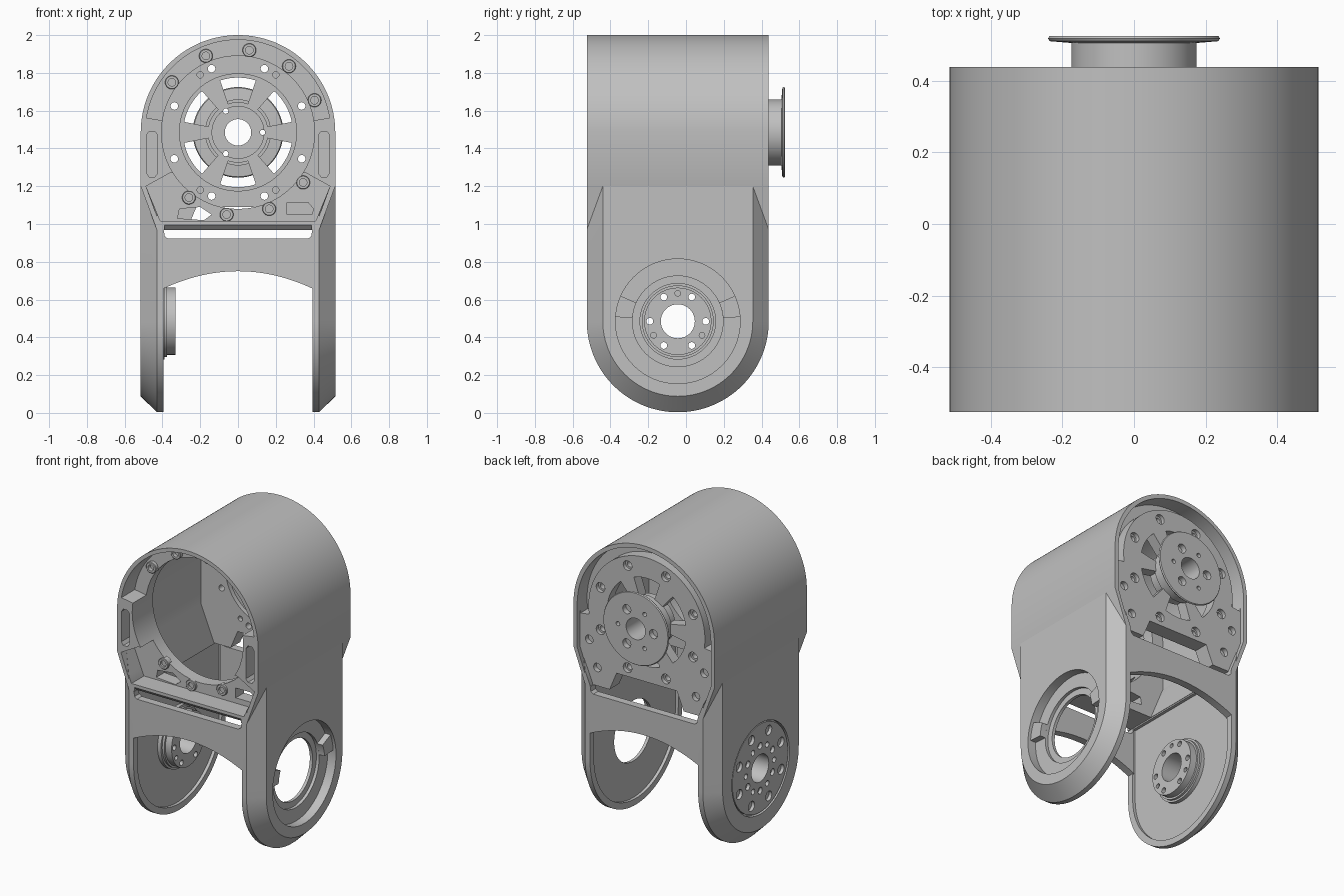
import bpy, bmesh
from math import sin, cos, radians

cube = bpy.data.objects.get("Cube")
if cube:
    bpy.data.objects.remove(cube, do_unlink=True)

grey = bpy.data.materials.new("plain_grey")
grey.use_nodes = True
grey.diffuse_color = (0.53, 0.53, 0.53, 1)
grey.node_tree.nodes["Principled BSDF"].inputs["Base Color"].default_value = (0.53, 0.53, 0.53, 1)

FRONT, BACK = -0.525, 0.438     # ends of the housing along y
AXIS = (0, 1.485)               # motor axis (x, z)
PIVOT = (-0.0435, 0.485)        # leg joint (y, z)


# ---- 2D outlines ----
def arc(c, r, a0, a1, n=48):
    return [(c[0] + r * cos(radians(a0 + (a1 - a0) * i / n)),
             c[1] + r * sin(radians(a0 + (a1 - a0) * i / n))) for i in range(n + 1)]


def circle(c, r, n=64):
    return arc(c, r, 0, 360, n)[:-1]


def sector(c, r0, r1, a0, a1, n=32):
    return arc(c, r1, a0, a1, n) + arc(c, r0, a1, a0, n)


def ring_of(c, r, hole, count, start=0):
    return [circle(p, hole, 16) for p in arc(c, r, start, start + 360, count)[:-1]]


def housing_outline(r, foot, bottom):
    right = [(foot, bottom), (foot, 0.97), (r, 1.2)]
    return right + arc(AXIS, r, 0, 180, 80) + [(-x, z) for x, z in reversed(right)]


def stadium(r, top):
    return arc(PIVOT, r, 180, 360, 64) + [(PIVOT[0] + r, top), (PIVOT[0] - r, top)]


# ---- solids ----
def solid(name, lofts, axis, wrap=False):
    """Each loft is a list of (position along axis, outline)."""
    bm = bmesh.new()
    for sections in lofts:
        rows = [[bm.verts.new((u, t, v) if axis == "y" else (t, u, v)) for u, v in loop]
                for t, loop in sections]
        n = len(rows[0])
        pairs = list(zip(rows, rows[1:]))
        if wrap:
            pairs.append((rows[-1], rows[0]))
        else:
            bm.faces.new(rows[0])
            bm.faces.new(rows[-1])
        for a, b in pairs:
            for i in range(n):
                bm.faces.new((a[i], a[(i + 1) % n], b[(i + 1) % n], b[i]))
    bmesh.ops.recalc_face_normals(bm, faces=bm.faces)
    mesh = bpy.data.meshes.new(name)
    bm.to_mesh(mesh)
    bm.free()
    mesh.materials.append(grey)
    ob = bpy.data.objects.new(name, mesh)
    bpy.context.collection.objects.link(ob)
    return ob


def prism(name, loops, t0, t1, axis="y"):
    return solid(name, [[(t0, l), (t1, l)] for l in loops], axis)


def turned(name, c, profile, axis):
    """Closed (radius, position) profile turned about an axis through c."""
    return solid(name, [[(t, circle(c, r)) for r, t in profile]], axis, wrap=True)


def cut(target, loops, t0, t1, axis="y"):
    tool = prism("cutter", loops, t0, t1, axis)
    mod = target.modifiers.new("cut", "BOOLEAN")
    mod.operation, mod.solver, mod.object = "DIFFERENCE", "EXACT", tool
    bpy.context.view_layer.objects.active = target
    bpy.ops.object.modifier_apply(modifier=mod.name)
    bpy.data.objects.remove(tool, do_unlink=True)


def mirror(loops):
    return loops + [[(-u, v) for u, v in l] for l in loops]


# ---- housing: round-topped shell with a front ring and a thick back plate ----
housing = prism("housing", [housing_outline(0.515, 0.43, 0.969)], FRONT, BACK)
cavity = housing_outline(0.487, 0.392, 0.9)
cut(housing, [cavity], -0.31, 0.31)
cut(housing, [housing_outline(0.488, 0.405, 0.95)], 0.41, 0.5)
cut(housing, [sector(AXIS, 0.425, 0.488, -8, 188, 80)], 0.335, 0.5)
cut(housing, [circle(AXIS, 0.405, 96)], -0.6, -0.25)

# front recesses, side pockets, lower windows and bevelled lower edge
cut(housing, [sector(AXIS, 0.39, 0.49, 9, 171, 64)], -0.6, -0.385)
low = [(0.36, 1.27), (0.487, 1.2), (0.42, 1.015)]
cut(housing, [low + [(-x, z) for x, z in reversed(low)]], -0.6, -0.395)
pocket = [(0.425, 1.27), (0.44, 1.25), (0.47, 1.25), (0.485, 1.27),
          (0.485, 1.47), (0.47, 1.49), (0.44, 1.49), (0.425, 1.47)]
cut(housing, mirror([pocket]), -0.6, -0.43)
windows = [[(-0.32, 1.03), (-0.18, 1.02), (-0.14, 1.05), (-0.2, 1.09), (-0.31, 1.08)],
           [(0.26, 1.05), (0.39, 1.05), (0.4, 1.08), (0.37, 1.115), (0.26, 1.115)]]
cut(housing, windows, -0.6, -0.25)
cut(housing, [[(-0.53, 0.96), (-0.53, 1.0), (-0.49, 0.96)]], -0.39, 0.39, "x")

# back plate: inner step, spoked openings, bolt holes and lower notch
cut(housing, [circle(AXIS, 0.31)], 0.28, 0.34)
cut(housing, [sector(AXIS, 0.16, 0.29, a - 19, a + 19, 16) for a in range(30, 390, 60)], 0.28, 0.43)
cut(housing, [circle(AXIS, 0.07)], 0.28, 0.43)
cut(housing, ring_of(AXIS, 0.13, 0.014, 3), 0.28, 0.43)
cut(housing, ring_of(AXIS, 0.365, 0.02, 8, 22.5), 0.28, 0.43)
cut(housing, ring_of(AXIS, 0.365, 0.032, 8, 22.5), 0.385, 0.43)
corners = [circle((x, AXIS[1] + z), 0.017, 16) for x in (-0.2, 0.2) for z in (-0.305, 0.305)]
cut(housing, corners, 0.28, 0.34)
cut(housing, mirror([circle(p, 0.028, 16) for p in ((0.42, 1.26), (0.36, 1.09))]), 0.38, 0.43)
cut(housing, [[(-0.3, 0.9), (0.3, 0.9), (0.22, 1.09), (-0.22, 1.09)]], 0.28, 0.43)

# screw bosses around the front ring
for i, p in enumerate([(-0.35, 1.75), (-0.17, 1.89), (0.06, 1.92), (0.27, 1.835), (0.405, 1.655),
                       (0.345, 1.22), (-0.26, 1.14), (-0.06, 1.05), (0.165, 1.08)]):
    turned(f"screw_boss_{i + 1}", p,
           [(0.02, -0.37), (0.036, -0.37), (0.036, -0.407), (0.033, -0.41), (0.02, -0.41)], "y")

# ---- output flange on the back ----
flange = turned("output_flange", AXIS,
                [(0.07, 0.33), (0.14, 0.33), (0.14, 0.4), (0.175, 0.4), (0.175, 0.505),
                 (0.235, 0.51), (0.24, 0.518), (0.235, 0.525), (0.07, 0.525)], "y")
cut(flange, ring_of(AXIS, 0.13, 0.014, 3), 0.3, 0.6)
cut(flange, ring_of(AXIS, 0.13, 0.03, 3, 60), 0.49, 0.6)

# ---- legs: bevelled outside, dished inside ----
for side, s in (("left", 1), ("right", -1)):
    leg = solid(f"{side}_leg", [[(s * 0.515, stadium(0.397, 1.2)), (s * 0.43, stadium(0.4815, 1.2)),
                                 (s * 0.395, stadium(0.4815, 1.2))]], "x")
    cut(leg, [cavity], -0.6, 0.6)
    cut(leg, [stadium(0.44, 0.96)], s * 0.38, s * 0.415, "x")
    if s > 0:
        # stepped bearing seat
        cut(leg, [circle(PIVOT, 0.33)], 0.455, 0.6, "x")
        cut(leg, [circle(PIVOT, 0.24)], 0.435, 0.6, "x")
    else:
        cut(leg, [circle(PIVOT, 0.3)], -0.6, -0.49, "x")
    cut(leg, [circle(PIVOT, 0.2)], s * 0.3, s * 0.6, "x")

# two stops in the bearing seat of the left leg
prism("bearing_stops", [sector(PIVOT, 0.24, 0.332, a, a + 20, 10) for a in (4, 156)], 0.45, 0.495, "x")

# bolted joint disc in the right leg
disc = turned("joint_disc", PIVOT,
              [(0.09, -0.511), (0.29, -0.511), (0.29, -0.485), (0.203, -0.485), (0.203, -0.39),
               (0.19, -0.39), (0.19, -0.375), (0.178, -0.375), (0.178, -0.33), (0.09, -0.33)], "x")
cut(disc, ring_of(PIVOT, 0.148, 0.018, 6), -0.6, -0.3, "x")
cut(disc, ring_of(PIVOT, 0.148, 0.015, 3, 90), -0.36, -0.3, "x")
cut(disc, ring_of(PIVOT, 0.148, 0.022, 6, 30), -0.6, -0.49, "x")
cut(disc, ring_of(PIVOT, 0.235, 0.032, 8, 22.5), -0.6, -0.49, "x")

# ---- arched webs between the legs ----
arch = [(x / 40, 0.75 - 0.59 * (x / 40) ** 2) for x in range(-16, 17)]
web = arch + [(0.4, 0.97), (0.392, 0.965), (0.388, 0.935), (0.37, 0.922),
              (-0.37, 0.922), (-0.388, 0.935), (-0.392, 0.965), (-0.4, 0.97)]
prism("front_web", [web], FRONT, -0.475)
prism("back_web", [web], 0.388, BACK)

# smooth the round surfaces, keep the machined edges
bpy.ops.object.select_all(action="DESELECT")
for ob in bpy.context.scene.objects:
    if ob.type == "MESH":
        ob.select_set(True)
        bpy.context.view_layer.objects.active = ob
bpy.ops.object.shade_smooth_by_angle(angle=radians(30))
